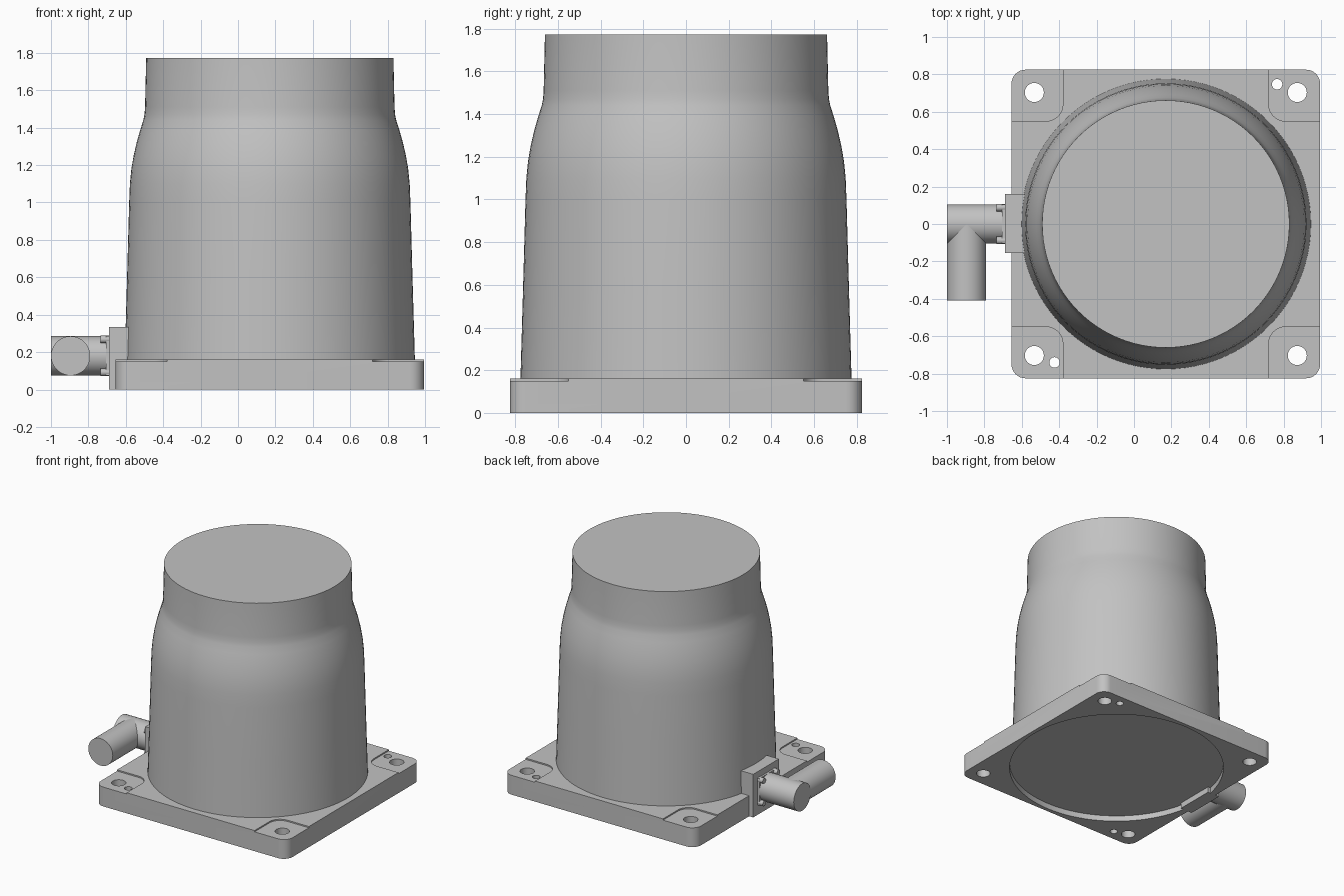
import bpy, bmesh
from math import pi, cos, sin, radians
from mathutils import Matrix, Vector

old = bpy.data.objects.get("Cube")
if old:
    bpy.data.objects.remove(old, do_unlink=True)

GREY = (0.54, 0.54, 0.54, 1)
grey = bpy.data.materials.new("plain grey")
grey.use_nodes = True
grey.diffuse_color = GREY
shader = grey.node_tree.nodes["Principled BSDF"]
shader.inputs["Base Color"].default_value = GREY
shader.inputs["Roughness"].default_value = 0.6

CX = 0.17          # centre of plate and body
PLATE_H = 0.16


def finish(name, bm):
    bmesh.ops.recalc_face_normals(bm, faces=bm.faces)
    mesh = bpy.data.meshes.new(name)
    bm.to_mesh(mesh)
    bm.free()
    obj = bpy.data.objects.new(name, mesh)
    bpy.context.collection.objects.link(obj)
    mesh.materials.append(grey)
    return obj


def select(obj):
    bpy.ops.object.select_all(action='DESELECT')
    obj.select_set(True)
    bpy.context.view_layer.objects.active = obj


def smooth(obj):
    select(obj)
    bpy.ops.object.shade_smooth_by_angle(angle=radians(30))


def rounded_slab(name, x, y, half, radius, z0, z1, steps=8):
    """Square slab with rounded vertical edges."""
    bm = bmesh.new()
    ring = []
    for q in range(4):
        mid = pi / 4 + q * pi / 2
        cx = x + (half - radius) * (1 if cos(mid) > 0 else -1)
        cy = y + (half - radius) * (1 if sin(mid) > 0 else -1)
        for i in range(steps + 1):
            a = (q + i / steps) * pi / 2
            ring.append(bm.verts.new((cx + radius * cos(a), cy + radius * sin(a), z0)))
    face = bm.faces.new(ring)
    up = bmesh.ops.extrude_face_region(bm, geom=[face])["geom"]
    verts = [g for g in up if isinstance(g, bmesh.types.BMVert)]
    bmesh.ops.translate(bm, verts=verts, vec=(0, 0, z1 - z0))
    return finish(name, bm)


def rod(name, start, end, radius, segments=48):
    """Cylinder between two points."""
    a, b = Vector(start), Vector(end)
    turn = (b - a).to_track_quat('Z', 'Y').to_matrix().to_4x4()
    bm = bmesh.new()
    bmesh.ops.create_cone(bm, cap_ends=True, segments=segments, radius1=radius,
                          radius2=radius, depth=(b - a).length,
                          matrix=Matrix.Translation((a + b) / 2) @ turn)
    return finish(name, bm)


def box(name, low, high):
    low, high = Vector(low), Vector(high)
    bm = bmesh.new()
    bmesh.ops.create_cube(bm, size=1, matrix=Matrix.Translation((low + high) / 2)
                          @ Matrix.Diagonal((*(high - low), 1)))
    return finish(name, bm)


def cut(obj, cutter):
    cutter.hide_render = True
    mod = obj.modifiers.new("cut", 'BOOLEAN')
    mod.operation = 'DIFFERENCE'
    mod.solver = 'EXACT'
    mod.object = cutter
    select(obj)
    bpy.ops.object.modifier_apply(modifier=mod.name)
    bpy.data.objects.remove(cutter, do_unlink=True)


# Base plate with corner pockets, bolt holes, dowel holes and underside recess
plate = rounded_slab("base_plate", CX, 0, 0.825, 0.075, 0, PLATE_H)
for sx in (-1, 1):
    for sy in (-1, 1):
        cut(plate, rounded_slab("pocket_cutter", CX + sx * 0.825, sy * 0.825,
                                0.275, 0.09, PLATE_H - 0.01, 0.3))
        x, y = CX + sx * 0.703, sy * 0.703
        cut(plate, rod("bolt_cutter", (x, y, -0.1), (x, y, 0.3), 0.051, 32))
for x, y in ((0.765, 0.747), (-0.425, -0.74)):
    cut(plate, rod("dowel_cutter", (x, y, -0.1), (x, y, 0.3), 0.028, 24))
cut(plate, rod("recess_cutter", (CX, 0, -0.1), (CX, 0, 0.045), 0.795, 96))
smooth(plate)

# Tapered body with a narrower neck, turned from a profile
profile = [(0.776, 0.15), (0.763, 0.6), (0.752, 1.0), (0.748, 1.1), (0.740, 1.18),
           (0.728, 1.25), (0.712, 1.32), (0.692, 1.39), (0.676, 1.44),
           (0.670, 1.47), (0.667, 1.51), (0.661, 1.773)]
SEG = 96
bm = bmesh.new()
rings = [[bm.verts.new((CX + r * cos(2 * pi * i / SEG), r * sin(2 * pi * i / SEG), z))
          for i in range(SEG)] for r, z in profile]
for lower, upper in zip(rings, rings[1:]):
    for i in range(SEG):
        j = (i + 1) % SEG
        bm.faces.new((lower[i], lower[j], upper[j], upper[i]))
bm.faces.new(rings[0])
bm.faces.new(rings[-1])
smooth(finish("body", bm))

# Connector block and flange on the right side
box("connector_block", (-0.69, -0.155, 0), (-0.585, 0.16, 0.335))
box("connector_flange", (-0.705, -0.105, 0.075), (-0.685, 0.105, 0.285))
PZ = 0.18
for sy in (-1, 1):
    for sz in (-1, 1):
        y, z = sy * 0.088, PZ + sz * 0.088
        smooth(rod("flange_screw", (-0.735, y, z), (-0.69, y, z), 0.02, 16))

# Angled plug: a straight stub and an arm pointing forwards
smooth(rod("plug_stub", (-1, 0, PZ), (-0.69, 0, PZ), 0.105))
smooth(rod("plug_arm", (-0.895, 0, PZ), (-0.895, -0.41, PZ), 0.105))
